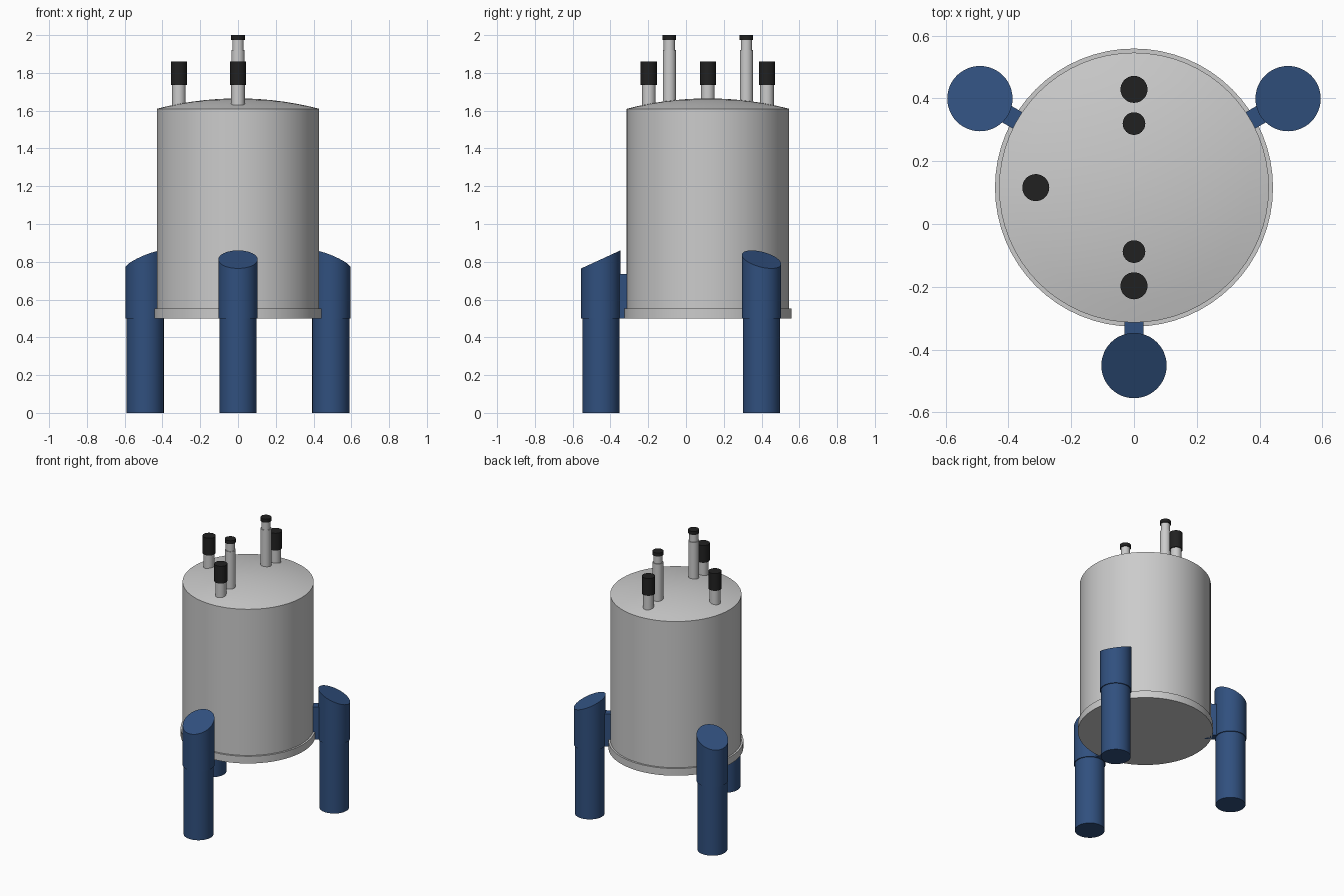
import bpy, bmesh, math

if "Cube" in bpy.data.objects:
    bpy.data.objects.remove(bpy.data.objects["Cube"])

CY = 0.116  # tank axis position in y


def material(name, color):
    m = bpy.data.materials.new(name)
    m.diffuse_color = color
    m.use_nodes = True
    m.node_tree.nodes["Principled BSDF"].inputs["Base Color"].default_value = m.diffuse_color
    return m


BLUE = material("blue_paint", (0.03, 0.08, 0.21, 1))
BLACK = material("black_plastic", (0.015, 0.015, 0.015, 1))


def finish(name, bm, loc, mat):
    bmesh.ops.recalc_face_normals(bm, faces=bm.faces)
    me = bpy.data.meshes.new(name)
    bm.to_mesh(me)
    bm.free()
    ob = bpy.data.objects.new(name, me)
    ob.location = loc
    bpy.context.collection.objects.link(ob)
    if mat:
        me.materials.append(mat)
    bpy.ops.object.select_all(action='DESELECT')
    ob.select_set(True)
    bpy.context.view_layer.objects.active = ob
    bpy.ops.object.shade_smooth_by_angle(angle=math.radians(30))
    return ob


def lathe(name, profile, x, y, mat=None, sides=48, tilt=(0, 0)):
    """Closed solid of revolution from (radius, z) points; tilt slopes the top ring."""
    bm = bmesh.new()
    rings = []
    for i, (r, z) in enumerate(profile):
        tx, ty = tilt if i == len(profile) - 1 else (0, 0)
        ring = []
        for k in range(sides):
            a = 2 * math.pi * k / sides
            px, py = r * math.cos(a), r * math.sin(a)
            ring.append(bm.verts.new((px, py, z + tx * px + ty * py)))
        rings.append(ring)
    for lo, hi in zip(rings, rings[1:]):
        for k in range(sides):
            n = (k + 1) % sides
            bm.faces.new((lo[k], lo[n], hi[n], hi[k]))
    bm.faces.new(rings[0])
    bm.faces.new(rings[-1])
    return finish(name, bm, (x, y, 0), mat)


# tank with shallow domed lid
R, RISE, RIM = 0.43, 0.055, 1.61
SPHERE = (R * R + RISE * RISE) / (2 * RISE)


def dome_z(r):
    return RIM + RISE - SPHERE + math.sqrt(SPHERE ** 2 - r * r)


dome = [(R * f, dome_z(R * f)) for f in (1, 0.85, 0.7, 0.55, 0.4, 0.25, 0.12, 0.01)]
lathe("tank_body", [(R, 0.5)] + dome, 0, CY, sides=64)
lathe("base_flange", [(0.443, 0.5), (0.443, 0.552)], 0, CY, sides=64)

# three legs: post, slant-cut sleeve and bracket to the tank
LEG_D, SLOPE = 0.567, 0.459
for label, deg in (("front", 270), ("right", 30), ("left", 150)):
    a = math.radians(deg)
    c, s = math.cos(a), math.sin(a)
    x, y = LEG_D * c, CY + LEG_D * s
    lathe(label + "_leg_post", [(0.098, 0), (0.098, 0.5)], x, y, BLUE)
    lathe(label + "_leg_sleeve", [(0.104, 0.5), (0.104, 0.8125)], x, y, BLUE,
          tilt=(-SLOPE * c, -SLOPE * s))
    bm = bmesh.new()
    bmesh.ops.create_cube(bm, size=1)
    bmesh.ops.scale(bm, vec=(0.12, 0.06, 0.235), verts=bm.verts)
    bracket = finish(label + "_leg_bracket", bm,
                     (0.46 * c, CY + 0.46 * s, 0.6175), BLUE)
    bracket.rotation_euler.z = a

# short ports with black caps
for label, x, y in (("front", 0, -0.313), ("back", 0, 0.313), ("left", -0.313, 0)):
    z0 = dome_z(0.313) - 0.02
    lathe(label + "_port_stem", [(0.036, z0), (0.036, 1.74)], x, CY + y, sides=32)
    lathe(label + "_port_cap", [(0.043, 1.735), (0.043, 1.86)], x, CY + y, BLACK, sides=32)

# tall ports with a narrower neck and thin cap
for label, y in (("front", -0.204), ("back", 0.204)):
    z0 = dome_z(0.204) - 0.02
    lathe(label + "_tall_pipe", [(0.035, z0), (0.035, 1.92), (0.030, 1.92), (0.030, 1.98)],
          0, CY + y, sides=32)
    lathe(label + "_tall_cap", [(0.036, 1.975), (0.036, 2.0)], 0, CY + y, BLACK, sides=32)
